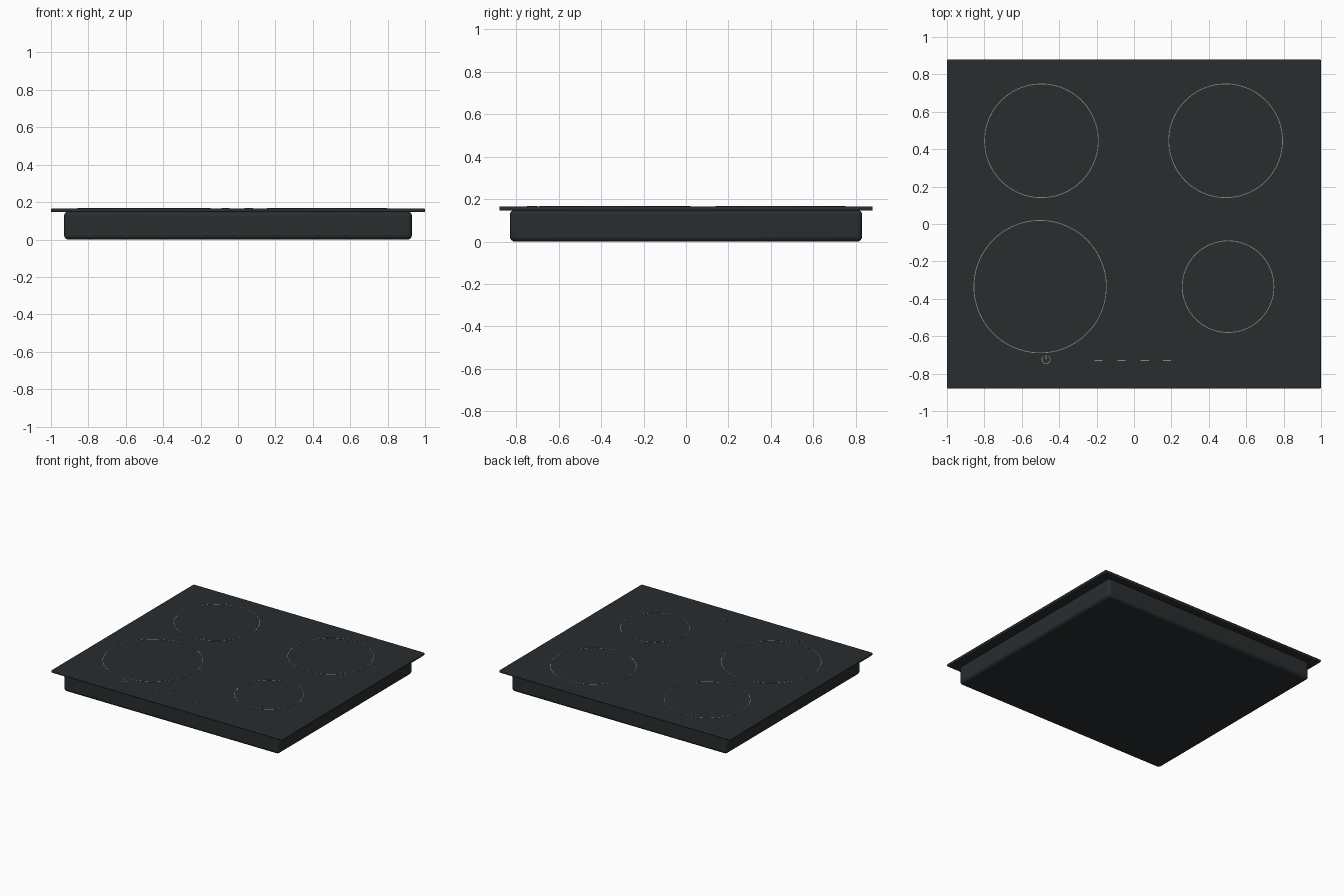
import bpy, bmesh, math

if "Cube" in bpy.data.objects:
    bpy.data.objects.remove(bpy.data.objects["Cube"])


def material(name, rgb):
    m = bpy.data.materials.new(name)
    m.diffuse_color = (*rgb, 1)
    m.use_nodes = True
    m.node_tree.nodes["Principled BSDF"].inputs["Base Color"].default_value = m.diffuse_color
    return m


GLASS = material("black_glass", (0.022, 0.026, 0.028))
PRINT = material("grey_print", (0.25, 0.25, 0.23))
TOP = 0.166     # glass surface
RAISE = 0.002   # height of printed marks


def finish(name, bm, mat):
    bmesh.ops.recalc_face_normals(bm, faces=bm.faces[:])
    me = bpy.data.meshes.new(name)
    bm.to_mesh(me)
    bm.free()
    ob = bpy.data.objects.new(name, me)
    bpy.context.collection.objects.link(ob)
    me.materials.append(mat)
    return ob


def box(name, size, centre, mat, bevel=0, segments=4):
    bm = bmesh.new()
    bmesh.ops.create_cube(bm, size=1)
    bmesh.ops.scale(bm, vec=size, verts=bm.verts)
    bmesh.ops.translate(bm, vec=centre, verts=bm.verts)
    ob = finish(name, bm, mat)
    if bevel:
        mod = ob.modifiers.new("rounded_edges", 'BEVEL')
        mod.width, mod.segments = bevel, segments
        bpy.context.view_layer.objects.active = ob
        ob.select_set(True)
        bpy.ops.object.shade_smooth_by_angle(angle=math.radians(40))
        ob.select_set(False)
    return ob


def ring(name, x, y, radius, width, steps=128, start=0.0, sweep=360.0):
    """Thin raised band; a full ring or an open arc."""
    bm = bmesh.new()
    closed = sweep >= 360
    rows = []
    for i in range(steps if closed else steps + 1):
        a = math.radians(start + sweep * i / steps)
        rows.append([bm.verts.new((x + r * math.cos(a), y + r * math.sin(a), z))
                     for r, z in ((radius, TOP - RAISE), (radius, TOP + RAISE),
                                  (radius - width, TOP + RAISE), (radius - width, TOP - RAISE))])
    for i in range(steps):
        p, q = rows[i], rows[(i + 1) % len(rows)]
        for k in range(4):
            bm.faces.new((p[k], q[k], q[(k + 1) % 4], p[(k + 1) % 4]))
    if not closed:
        bm.faces.new(rows[0])
        bm.faces.new(rows[-1])
    return finish(name, bm, PRINT)


# Housing below the worktop and the overhanging glass plate
box("housing", (1.86, 1.66, 0.15), (0, 0, 0.075), GLASS, 0.024)
box("glass_plate", (2.0, 1.76, 0.02), (0, 0, TOP - 0.01), GLASS, 0.006, 3)

# Cooking zone outlines
for name, x, y, r in (("zone_back_left", -0.495, 0.445, 0.306),
                      ("zone_back_right", 0.49, 0.445, 0.306),
                      ("zone_front_left", -0.502, -0.335, 0.356),
                      ("zone_front_right", 0.503, -0.335, 0.247)):
    ring(name, x, y, r, 0.004)

# Power symbol: open arc and stroke
ring("power_arc", -0.47, -0.725, 0.024, 0.004, steps=24, start=125, sweep=290)
box("power_stroke", (0.004, 0.024, 2 * RAISE), (-0.47, -0.713, TOP), PRINT)

# Touch control dashes
for i, x in enumerate((-0.19, -0.067, 0.057, 0.177)):
    box(f"touch_dash_{i + 1}", (0.044, 0.005, 2 * RAISE), (x, -0.73, TOP), PRINT)
